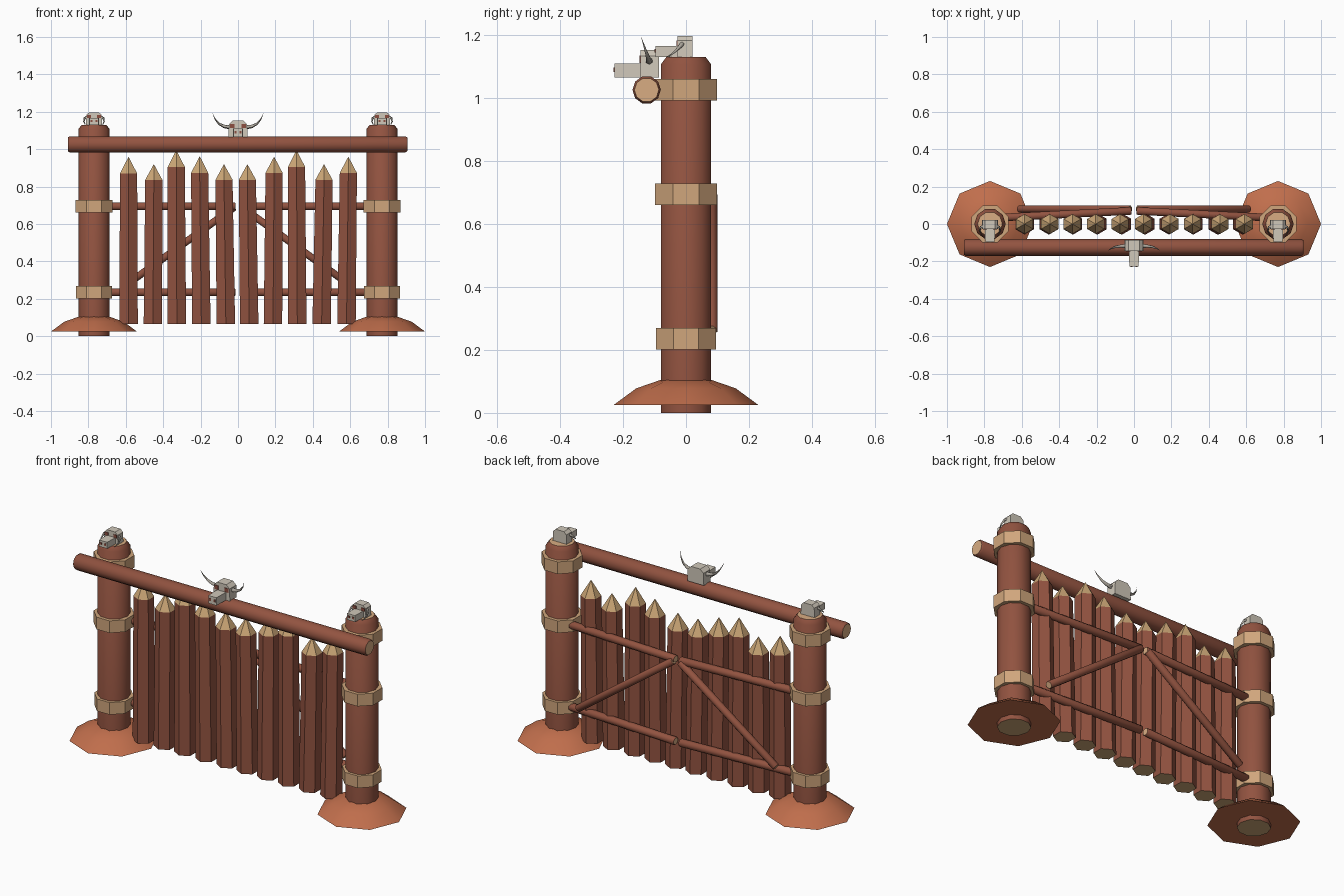
import bpy, bmesh, math
from mathutils import Vector

if "Cube" in bpy.data.objects:
    bpy.data.objects.remove(bpy.data.objects["Cube"])


def mat(name, r, g, b):
    m = bpy.data.materials.new(name)
    lin = [(c / 255 / 12.92) if c < 11 else ((c / 255 + 0.055) / 1.055) ** 2.4 for c in (r, g, b)]
    m.diffuse_color = (*lin, 1)
    m.use_nodes = True
    m.node_tree.nodes["Principled BSDF"].inputs["Base Color"].default_value = m.diffuse_color
    return m


BARK = mat("bark_brown", 146, 83, 64)
TAN = mat("cut_wood", 216, 172, 130)
ROPE = mat("band_tan", 208, 166, 124)
TIP = mat("sharpened_wood", 203, 166, 118)
EARTH = mat("red_earth", 192, 110, 76)
BONE = mat("bone", 208, 200, 186)
HORN = mat("horn_grey", 172, 166, 156)
SOCKET = mat("socket_brown", 140, 78, 64)


def finish(name, bm, mats, angle=None):
    bmesh.ops.recalc_face_normals(bm, faces=bm.faces)
    me = bpy.data.meshes.new(name)
    bm.to_mesh(me)
    bm.free()
    for m in mats:
        me.materials.append(m)
    ob = bpy.data.objects.new(name, me)
    bpy.context.collection.objects.link(ob)
    if angle:
        bpy.ops.object.select_all(action='DESELECT')
        ob.select_set(True)
        bpy.context.view_layer.objects.active = ob
        bpy.ops.object.shade_smooth_by_angle(angle=math.radians(angle))
    return ob


def tube(name, pts, radii, sides, mats, seg=None, caps=(0, 0), phase=0.0, angle=None):
    """Sweep a polygon along points; seg = material index per segment."""
    bm = bmesh.new()
    pts = [Vector(p) for p in pts]
    rings = []
    n = len(pts)
    for i, (p, r) in enumerate(zip(pts, radii)):
        t = (pts[min(i + 1, n - 1)] - pts[max(i - 1, 0)]).normalized()
        u = Vector((0, 1, 0)).cross(t).normalized()
        v = t.cross(u)
        ring = []
        for k in range(sides):
            a = phase + 2 * math.pi * k / sides
            ring.append(bm.verts.new(p + r * (u * math.cos(a) + v * math.sin(a))))
        rings.append(ring)
    for i in range(n - 1):
        for k in range(sides):
            j = (k + 1) % sides
            f = bm.faces.new((rings[i][k], rings[i][j], rings[i + 1][j], rings[i + 1][k]))
            f.material_index = seg[i] if seg else 0
    for ring, c in ((rings[0], caps[0]), (rings[-1], caps[1])):
        bm.faces.new(ring).material_index = c
    bmesh.ops.remove_doubles(bm, verts=bm.verts, dist=0.0002)
    return finish(name, bm, mats, angle)


def log(name, a, b, r, sides=10, bevel=0.008):
    """Log with small bevelled cut ends."""
    a, b = Vector(a), Vector(b)
    d = (b - a).normalized() * bevel
    tube(name, [a, a + d, b - d, b], [r * 0.86, r, r, r * 0.86], sides, [BARK, TAN],
         caps=(1, 1), phase=math.pi / sides, angle=50)


def block(name, lo, hi, m, top=1.0, front=1.0, bevel=0.0):
    """Box from corner to corner, tapered in x towards top and front."""
    bm = bmesh.new()
    bmesh.ops.create_cube(bm, size=1)
    lo, hi = Vector(lo), Vector(hi)
    c, s = (lo + hi) / 2, hi - lo
    for v in bm.verts:
        k = (top if v.co.z > 0 else 1) * (front if v.co.y < 0 else 1)
        v.co = Vector((c.x + v.co.x * s.x * k, c.y + v.co.y * s.y, c.z + v.co.z * s.z))
    if bevel:
        edges = [e for e in bm.edges if all(v.co.z > c.z for v in e.verts)
                 and abs(e.verts[0].co.y - e.verts[1].co.y) > s.y * 0.5]
        bmesh.ops.bevel(bm, geom=edges, offset=bevel, segments=1, affect='EDGES')
    finish(name, bm, [m])


def skull(name, x, y, z, w, d, h, sl, sh, sw, horn, hr):
    """y is the face plane of the cranium, z the underside."""
    block(name + "_cranium", (x - w, y, z), (x + w, y + d, z + h), BONE, top=0.94, bevel=h * 0.22)
    block(name + "_snout", (x - sw, y - sl, z), (x + sw, y + 0.002, z + sh), BONE, front=0.92)
    for s in (-1, 1):
        ex, ez = x + s * w * 0.62, z + h * 0.66
        block(name + "_eye", (ex - w * 0.24, y - 0.003, ez - h * 0.13),
              (ex + w * 0.24, y + 0.002, ez + h * 0.13), SOCKET)
        nx, nz = x + s * sw * 0.5, z + sh * 0.55
        block(name + "_nostril", (nx - sw * 0.22, y - sl - 0.003, nz - sh * 0.16),
              (nx + sw * 0.22, y - sl + 0.002, nz + sh * 0.16), SOCKET)
        pts = [(x + s * px, y + py, z + pz) for px, py, pz in horn]
        k = len(pts) - 1
        tube(name + "_horn", pts, [hr * (1 - i / k) for i in range(k + 1)], 6, [HORN], angle=60)


for s, side in ((-1, "left"), (1, "right")):
    X = 0.77 * s
    # gate post with chamfered top
    tube(side + "_post", [(X, 0, z) for z in (0, 1.107, 1.13)], [0.084, 0.084, 0.066], 10,
         [BARK, TAN, TIP], caps=(2, 1), angle=40)
    # octagonal bands
    for z, r in ((0.235, 0.103), (0.695, 0.106), (1.026, 0.106)):
        tube(side + "_band", [(X, 0, z - 0.034), (X, 0, z + 0.034)], [r, r], 8, [ROPE],
             phase=math.pi / 8)
    # earth mound
    tube(side + "_mound", [(X, 0, z) for z in (0.025, 0.078, 0.105)], [0.23, 0.158, 0.08], 8,
         [EARTH], angle=30)
    # gate leaf rails and brace
    for z in (0.235, 0.695):
        log(side + "_rail", (0.70 * s, 0.035, z), (0.014 * s, 0.07, z), 0.022, 8, 0.004)
    log(side + "_brace", (0.615 * s, 0.08, 0.262), (0.02 * s, 0.08, 0.69), 0.021, 8, 0.004)
    # small skull with down-curled horns
    skull(side + "_skull", X, -0.027, 1.13, 0.043, 0.048, 0.067, 0.07, 0.036, 0.027,
          [(0.036, 0.015, 0.042), (0.05, 0.01, 0.036), (0.054, -0.008, 0.018),
           (0.048, -0.026, 0.004), (0.04, -0.038, 0.0)], 0.008)

# crossbeam
log("crossbeam", (-0.91, -0.125, 1.026), (0.905, -0.125, 1.026), 0.045, 10, 0.01)

# large centre skull with upswept horns
skull("centre_skull", 0, -0.145, 1.066, 0.051, 0.06, 0.087, 0.082, 0.044, 0.027,
      [(0.045, 0.028, 0.052), (0.075, 0.026, 0.056), (0.102, 0.022, 0.07),
       (0.122, 0.014, 0.094), (0.138, 0.002, 0.13)], 0.012)

# sharpened pickets: bottom x, top x, shoulder height, tip height
pickets = [(-0.585, -0.585, 0.87, 0.96), (-0.455, -0.45, 0.836, 0.92), (-0.327, -0.33, 0.905, 0.995),
           (-0.196, -0.205, 0.873, 0.963), (-0.065, -0.075, 0.836, 0.92), (0.06, 0.05, 0.836, 0.92),
           (0.187, 0.193, 0.873, 0.96), (0.317, 0.313, 0.905, 0.995), (0.447, 0.46, 0.836, 0.92),
           (0.58, 0.59, 0.873, 0.96)]
for b, t, zs, zt in pickets:
    tube("picket", [(b, 0, 0.065), (t, 0, zs), (t, 0, zt)], [0.057, 0.053, 0.0], 6,
         [BARK, TIP], seg=[0, 1], caps=(1, 1), phase=math.pi / 2)
